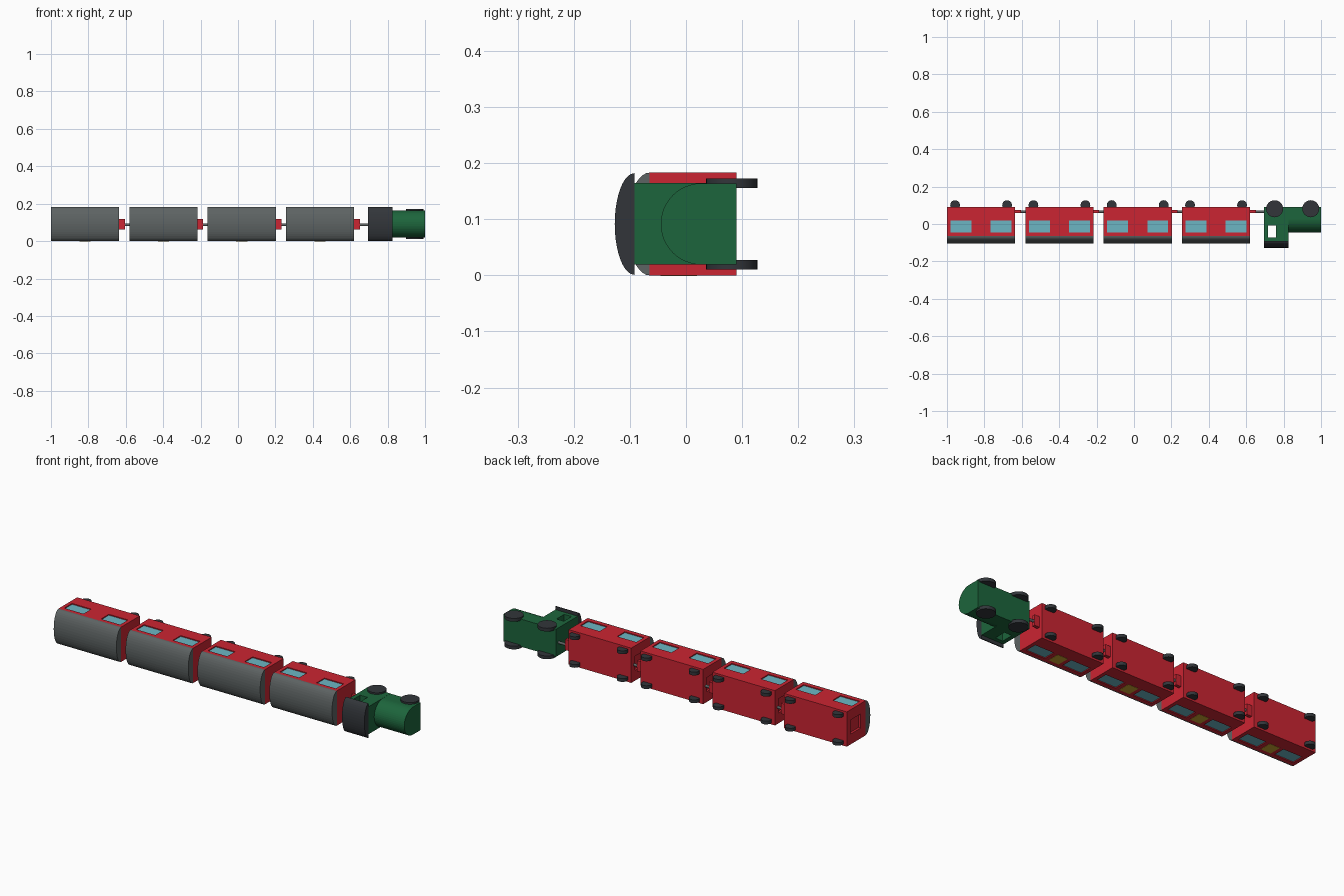
import bpy, bmesh
from math import sin, cos, pi
from mathutils import Matrix

if "Cube" in bpy.data.objects:
    bpy.data.objects.remove(bpy.data.objects["Cube"])

# The toy train lies on its side: roofs face -y, wheels face +y, width runs along z.
ZC = 0.0915


def mat(name, rgb):
    m = bpy.data.materials.new(name)
    m.diffuse_color = (*rgb, 1)
    m.use_nodes = True
    m.node_tree.nodes["Principled BSDF"].inputs["Base Color"].default_value = m.diffuse_color
    return m


RED = mat("red", (0.60, 0.018, 0.032))
GREEN = mat("green", (0.012, 0.13, 0.045))
GLASS = mat("glass", (0.15, 0.47, 0.55))
DARK = mat("dark", (0.032, 0.036, 0.042))
GREY = mat("roof_grey", (0.11, 0.125, 0.125))
YELLOW = mat("yellow", (0.60, 0.36, 0.03))


def finish(name, bm, material, smooth=False):
    bmesh.ops.recalc_face_normals(bm, faces=bm.faces)
    me = bpy.data.meshes.new(name)
    bm.to_mesh(me)
    bm.free()
    if material:
        me.materials.append(material)
    ob = bpy.data.objects.new(name, me)
    bpy.context.collection.objects.link(ob)
    return ob


def boxes(name, spans, material=None):
    """Each span is (x0, x1, y0, y1, z0, z1)."""
    bm = bmesh.new()
    for x0, x1, y0, y1, z0, z1 in spans:
        m = Matrix.Translation(((x0 + x1) / 2, (y0 + y1) / 2, (z0 + z1) / 2))
        m = m @ Matrix.Diagonal((x1 - x0, y1 - y0, z1 - z0, 1))
        bmesh.ops.create_cube(bm, size=1, matrix=m)
    return finish(name, bm, material)


def extrude_x(name, profile, x0, x1, material):
    """Extrude a (y, z) outline along x."""
    bm = bmesh.new()
    f = bm.faces.new([bm.verts.new((x0, y, z)) for y, z in profile])
    r = bmesh.ops.extrude_face_region(bm, geom=[f])
    vs = [v for v in r["geom"] if isinstance(v, bmesh.types.BMVert)]
    bmesh.ops.translate(bm, verts=vs, vec=(x1 - x0, 0, 0))
    return finish(name, bm, material)


def arch(y, half, rise, n=20):
    """Half ellipse bulging towards -y, standing on the line y."""
    return [(y - rise * sin(pi * i / n), ZC + half * cos(pi * i / n)) for i in range(n + 1)]


def cylinder(name, loc, r, depth, material, axis="Z", n=32):
    bm = bmesh.new()
    m = Matrix.Translation(loc)
    if axis == "X":
        m = m @ Matrix.Rotation(pi / 2, 4, "Y")
    bmesh.ops.create_cone(bm, cap_ends=True, segments=n, radius1=r, radius2=r, depth=depth, matrix=m)
    ob = finish(name, bm, material)
    bpy.context.view_layer.objects.active = ob
    ob.select_set(True)
    bpy.ops.object.shade_smooth_by_angle()
    ob.select_set(False)
    return ob


def cut(ob, spans):
    cutter = boxes("cutter", spans)
    cutter.hide_render = True
    mod = ob.modifiers.new("cut", "BOOLEAN")
    mod.operation, mod.object, mod.solver = "DIFFERENCE", cutter, "EXACT"
    bpy.context.view_layer.objects.active = ob
    bpy.ops.object.modifier_apply(modifier=mod.name)
    bpy.data.objects.remove(cutter)


def wheels(prefix, xs, y, r):
    return [cylinder(f"{prefix}_wheel", (x, y, z), r, 0.017, DARK)
            for x in xs for z in (0.0185, 0.1645)]


# Carriage, built around x = 0
L = 0.1825
W = 2 * ZC
body = boxes("carriage_body", [(-L, L, -0.065, 0.09, 0, W)], RED)
openings, panes = [], []
for cx in (-0.107, 0.107):
    for z0, z1, p0, p1 in ((-0.01, 0.007, 0.005, 0.009), (W - 0.007, W + 0.01, W - 0.009, W - 0.005)):
        openings.append((cx - 0.056, cx + 0.056, -0.045, 0.02, z0, z1))
        panes.append((cx - 0.056, cx + 0.056, -0.045, 0.02, p0, p1))
openings.append((-L - 0.01, -L + 0.012, -0.025, 0.06, ZC - 0.037, ZC + 0.037))
cut(body, openings)
car = [
    body,
    boxes("carriage_window", panes, GLASS),
    extrude_x("carriage_roof", arch(-0.065, ZC, 0.04), -L, L, GREY),
    boxes("side_panel", [(-0.03, 0.03, -0.045, 0.02, -0.001, 0.004)], YELLOW),
    boxes("coupler_block", [(L, L + 0.03, 0.058, 0.075, 0.062, 0.118)], RED),
    cylinder("coupler_rod", (L + 0.052, 0.066, 0.087), 0.007, 0.045, GREY, "X", 16),
]
car += wheels("carriage", (-0.139, 0.139), 0.101, 0.026)

# Four carriages sharing the same meshes
for i in range(4):
    for part in car:
        ob = part if i == 0 else part.copy()
        if i:
            bpy.context.collection.objects.link(ob)
        ob.location.x = -0.8175 + 0.4187 * i

# Engine: cab with side windows, curved roof, arched bonnet
cab = boxes("cab", [(0.695, 0.825, -0.092, 0.09, 0.0195, 0.1645)], GREEN)
cut(cab, [(0.717, 0.76, -0.072, -0.008, -0.05, 0.25)])
extrude_x("cab_roof", arch(-0.092, 0.0905, 0.035), 0.695, 0.825, DARK)
extrude_x("bonnet", [(0.09, ZC + 0.0725)] + arch(0.0275, 0.0725, 0.0725, 24) + [(0.09, ZC - 0.0725)],
          0.825, 1.0, GREEN)
wheels("engine", (0.752, 0.945), 0.0815, 0.0455)
